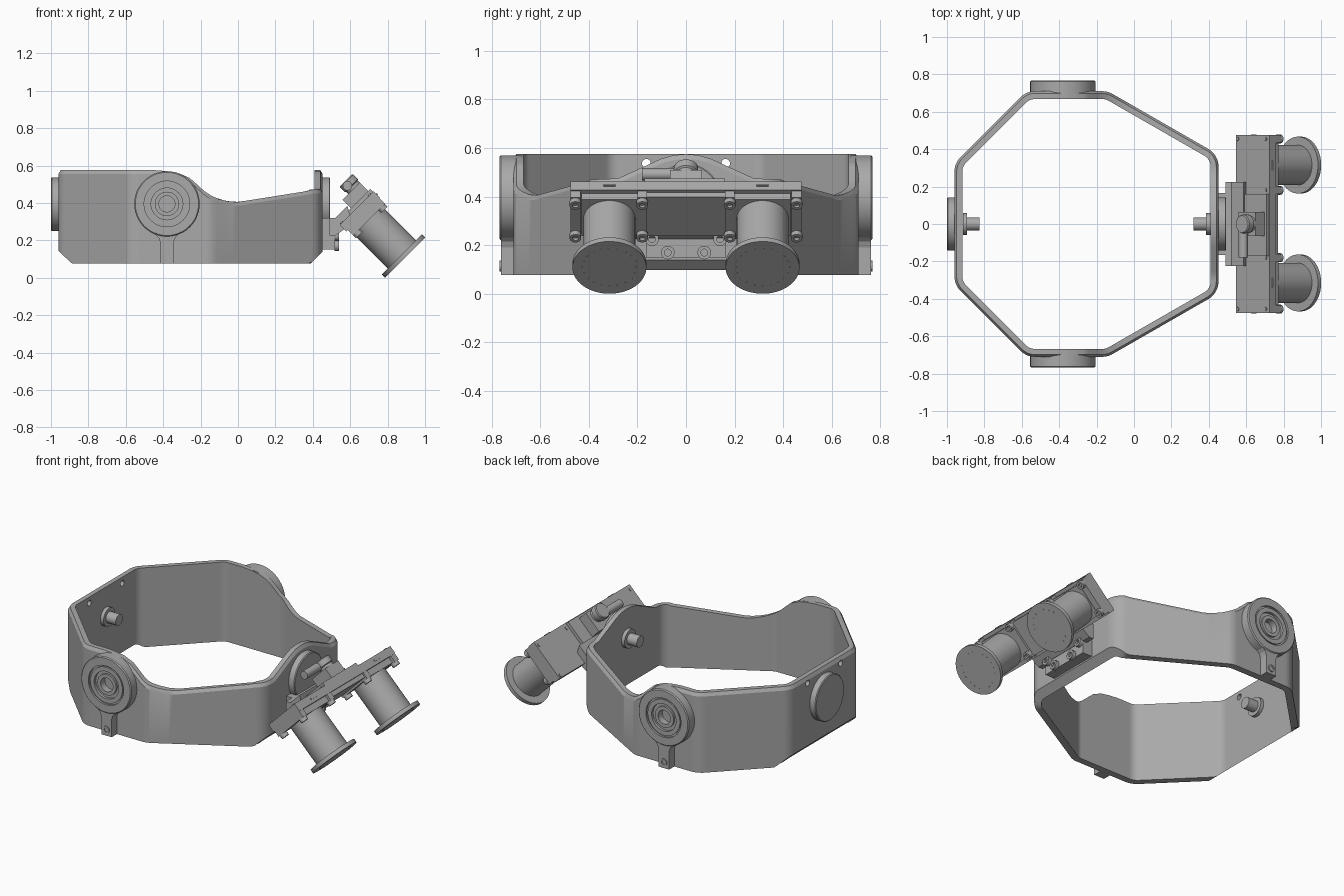
import bpy, bmesh, math
from mathutils import Vector, Matrix

cube = bpy.data.objects.get("Cube")
if cube:
    bpy.data.objects.remove(cube)

grey = bpy.data.materials.new("grey_metal")
grey.use_nodes = True
COLOR = (0.40, 0.40, 0.40, 1)
grey.diffuse_color = COLOR
grey.node_tree.nodes["Principled BSDF"].inputs["Base Color"].default_value = COLOR

X, Y = Vector((1, 0, 0)), Vector((0, 1, 0))
U = Vector((1, 0, -1)).normalized()   # motor axis, down and outward
V = Vector((1, 0, 1)).normalized()    # along the tilted carriage


def tilt(u, v, y):
    return U * u + V * v + Y * y


def finish(name, bm):
    bmesh.ops.recalc_face_normals(bm, faces=bm.faces)
    mesh = bpy.data.meshes.new(name)
    bm.to_mesh(mesh)
    bm.free()
    obj = bpy.data.objects.new(name, mesh)
    bpy.context.collection.objects.link(obj)
    mesh.materials.append(grey)
    return obj


def smooth(obj):
    bpy.ops.object.select_all(action='DESELECT')
    obj.select_set(True)
    bpy.context.view_layer.objects.active = obj
    bpy.ops.object.shade_smooth_by_angle(angle=math.radians(30))
    return obj


def lathe(name, profile, loc, axis, n=48):
    """Revolve (radius, height) points about an axis through loc."""
    bm = bmesh.new()
    rot = Vector(axis).to_track_quat('Z', 'Y').to_matrix()
    rings = []
    for r, h in profile:
        turns = n if r > 0 else 1
        rings.append([bm.verts.new(Vector(loc) + rot @ Vector((
            r * math.cos(math.tau * i / n), r * math.sin(math.tau * i / n), h)))
            for i in range(turns)])
    for a, b in zip(rings, rings[1:]):
        for i in range(n):
            j = (i + 1) % n
            quad = [a[i % len(a)], a[j % len(a)], b[j % len(b)], b[i % len(b)]]
            bm.faces.new(list(dict.fromkeys(quad)))
    return smooth(finish(name, bm))


def cylinder(name, r, length, loc, axis, n=40):
    return lathe(name, [(0, 0), (r, 0), (r, length), (0, length)], loc, axis, n)


def prism(name, outline, y0, y1):
    """Extrude an (x, z) outline along y."""
    bm = bmesh.new()
    rows = [[bm.verts.new((x, y, z)) for x, z in outline] for y in (y0, y1)]
    bm.faces.new(rows[0])
    bm.faces.new(rows[1])
    for i in range(len(outline)):
        j = (i + 1) % len(outline)
        bm.faces.new([rows[0][i], rows[0][j], rows[1][j], rows[1][i]])
    return finish(name, bm)


def tilted_box(name, u0, u1, v0, v1, y0, y1):
    corners = [tilt(u, v, 0) for u, v in ((u0, v0), (u1, v0), (u1, v1), (u0, v1))]
    return prism(name, [(c.x, c.z) for c in corners], y0, y1)


def interp(table, t):
    for (a, p), (b, q) in zip(table, table[1:]):
        if t <= b:
            return p + (q - p) * max(0, t - a) / (b - a)
    return table[-1][1]


# Ring frame: rounded octagon wall with shaped upper and lower edges
RIM = [(-0.96, 0.575), (-0.44, 0.575), (-0.38, 0.57), (-0.32, 0.56), (-0.26, 0.535),
       (-0.22, 0.50), (-0.18, 0.463), (-0.14, 0.437), (-0.1, 0.42), (-0.05, 0.408),
       (0, 0.405), (0.41, 0.47), (0.46, 0.47)]
HUMP = [(0, 0.575), (0.05, 0.571), (0.1, 0.557), (0.28, 0.475), (0.4, 0.47)]
FOOT = [(-0.96, 0.145), (-0.89, 0.077), (0.39, 0.077), (0.452, 0.14)]


def rim(p):
    z = interp(RIM, p.x)
    return max(z, interp(HUMP, abs(p.y))) if p.x > 0.38 else z


half = [(0.452, 0.37), (-0.14, 0.71), (-0.575, 0.71), (-0.96, 0.325)]
outline = [Vector((x, y)) for x, y in half] + [Vector((x, -y)) for x, y in reversed(half)]
RADIUS, WALL, CHAMFER = 0.11, 0.042, 0.012
arcs = []
for i, p in enumerate(outline):
    a = (outline[i - 1] - p).normalized()
    b = (outline[(i + 1) % len(outline)] - p).normalized()
    half_angle = a.angle(b) / 2
    centre = p + (a + b).normalized() * RADIUS / math.sin(half_angle)
    n0 = (p + a * RADIUS / math.tan(half_angle) - centre).normalized()
    n1 = (p + b * RADIUS / math.tan(half_angle) - centre).normalized()
    arcs.append([(centre, n0.lerp(n1, k / 8).normalized()) for k in range(9)])
path = []
for i, arc in enumerate(arcs):
    path += arc
    start, end = arc[-1], arcs[(i + 1) % len(arcs)][0]
    path += [(start[0].lerp(end[0], k / 24), start[1]) for k in range(1, 24)]
bm = bmesh.new()
sections = []
for c, n in path:
    outer, edge, inner = (c + n * (RADIUS - d) for d in (0, CHAMFER, WALL))
    spots = [(outer, interp(FOOT, outer.x)), (outer, rim(outer) - 0.02),
             (edge, rim(edge)), (inner, rim(inner)), (inner, interp(FOOT, inner.x))]
    sections.append([bm.verts.new((p.x, p.y, z)) for p, z in spots])
for i, s in enumerate(sections):
    t = sections[(i + 1) % len(sections)]
    for k in range(5):
        m = (k + 1) % 5
        bm.faces.new([s[k], t[k], t[m], s[m]])
ring = finish("ring_frame", bm)

# Two through holes in the far wall
for y in (-0.163, 0.163):
    cutter = cylinder("hole_cutter", 0.018, 0.2, (-1.05, y, 0.537), X, 20)
    cutter.hide_render = True
    mod = ring.modifiers.new("hole", 'BOOLEAN')
    mod.operation, mod.object, mod.solver = 'DIFFERENCE', cutter, 'EXACT'
    bpy.context.view_layer.objects.active = ring
    bpy.ops.object.modifier_apply(modifier=mod.name)
    bpy.data.objects.remove(cutter)
smooth(ring)

# Side pivots: bearing housing, tab and tab screw
HOUSING = [(0, 0), (0.175, 0), (0.175, 0.084), (0.169, 0.09), (0.122, 0.09), (0.122, 0.078),
           (0.112, 0.078), (0.112, 0.086), (0.085, 0.086), (0.085, 0.07), (0.065, 0.07),
           (0.065, 0.082), (0.043, 0.082), (0.043, 0.04), (0, 0.04)]
TAB = [(-0.08, 0.25), (-0.045, 0.215), (-0.036, 0.19), (-0.036, 0.077)]
tab = [(-0.38 + x, z) for x, z in TAB] + [(-0.38 - x, z) for x, z in reversed(TAB)]
for side, s in (("right", -1), ("left", 1)):
    lathe(side + "_bearing_housing", HOUSING, (-0.38, 0.677 * s, 0.395), Y * s)
    prism(side + "_housing_tab", tab, 0.69 * s, 0.762 * s)
    lathe(side + "_tab_screw", [(0, 0), (0.022, 0), (0.022, 0.008), (0.012, 0.008),
                                (0.012, 0.003), (0, 0.003)], (-0.38, 0.76 * s, 0.115), Y * s, 20)

# End pivots: cover disc, inner washer and shaft
for end, wall, inside, s in (("rear", -0.955, -0.915, -1), ("carriage", 0.448, 0.408, 1)):
    lathe(end + "_cover_disc", [(0, 0), (0.143, 0), (0.143, 0.04), (0.138, 0.045), (0, 0.045)],
          (wall, 0, 0.393), X * s)
    cylinder(end + "_washer", 0.058, 0.022, (inside, 0, 0.393), X * -s)
    cylinder(end + "_shaft", 0.035, 0.09, (inside, 0, 0.393), X * -s)

# Mounting bracket between the ring and the carriage
prism("bracket_base", [(0.45, 0.15), (0.518, 0.15), (0.518, 0.32), (0.45, 0.32)], -0.165, 0.165)
prism("bracket_arm", [(0.49, 0.225), (0.52, 0.225), (0.61, 0.29), (0.585, 0.385),
                      (0.52, 0.32), (0.49, 0.32)], -0.225, 0.225)
SCREW = [(0, 0), (0.028, 0), (0.028, 0.025), (0.014, 0.025), (0.014, 0.012), (0, 0.012)]
for s in (-1, 1):
    for y, z in ((0.075, 0.17), (0.14, 0.225)):
        lathe("bracket_screw", SCREW, (0.515, y * s, z), X, 20)

# Tilted carriage body
tilted_box("carriage_plate", 0.185, 0.235, 0.585, 0.84, -0.475, 0.475)
tilted_box("carriage_centre", 0.235, 0.262, 0.6, 0.825, -0.2, 0.2)
for side, s in (("right", -1), ("left", 1)):
    tilted_box(side + "_motor_block", 0.235, 0.272, 0.61, 0.82, 0.2 * s, 0.43 * s)
    for y in (0.18, 0.455):
        tilted_box(side + "_motor_clamp", 0.235, 0.275, 0.595, 0.835,
                   (y - 0.02) * s, (y + 0.02) * s)
        for v in (0.62, 0.81):
            lathe(side + "_clamp_screw", [(r * 0.85, h) for r, h in SCREW],
                  tilt(0.272, v, y * s), U, 20)
    # Top screws and slot cover
    for v, y in ((0.6, 0.18), (0.81, 0.18), (0.81, 0.455), (0.6, 0.455)):
        cylinder(side + "_plate_screw", 0.01, 0.006, tilt(0.186, v, y * s), -U, 16)
    tilted_box(side + "_slot_plate", 0.205, 0.215, 0.838, 0.845, 0.29 * s, 0.34 * s)
    # Motor barrel and end flange
    cylinder(side + "_motor_barrel", 0.107, 0.27, tilt(0.265, 0.708, 0.315 * s), U, 56)
    lathe(side + "_motor_flange", [(0, 0), (0.152, 0), (0.152, 0.024), (0, 0.024)],
          tilt(0.531, 0.708, 0.315 * s), U, 64)
    for k in range(20):
        a = math.tau * k / 20
        spot = tilt(0.554, 0.708 + 0.11 * math.cos(a), 0.315 * s + 0.11 * math.sin(a))
        cylinder(side + "_flange_rivet", 0.005, 0.002, spot, U, 8)

# Latch on top of the carriage: block, plunger, cross pin and gusset
tilted_box("latch_block", 0.1, 0.19, 0.69, 0.82, -0.065, 0.065)
lathe("latch_plunger", [(0, 0), (0.045, 0), (0.05, 0.005), (0.05, 0.04), (0.043, 0.045),
                        (0.043, 0.2), (0, 0.2)], tilt(0.04, 0.777, 0), U)
cylinder("latch_cross_pin", 0.025, 0.18, (0.585, 0, 0.492), -Y, 28)
tilted_box("latch_foot", 0.165, 0.19, 0.62, 0.835, -0.17, 0.16)
